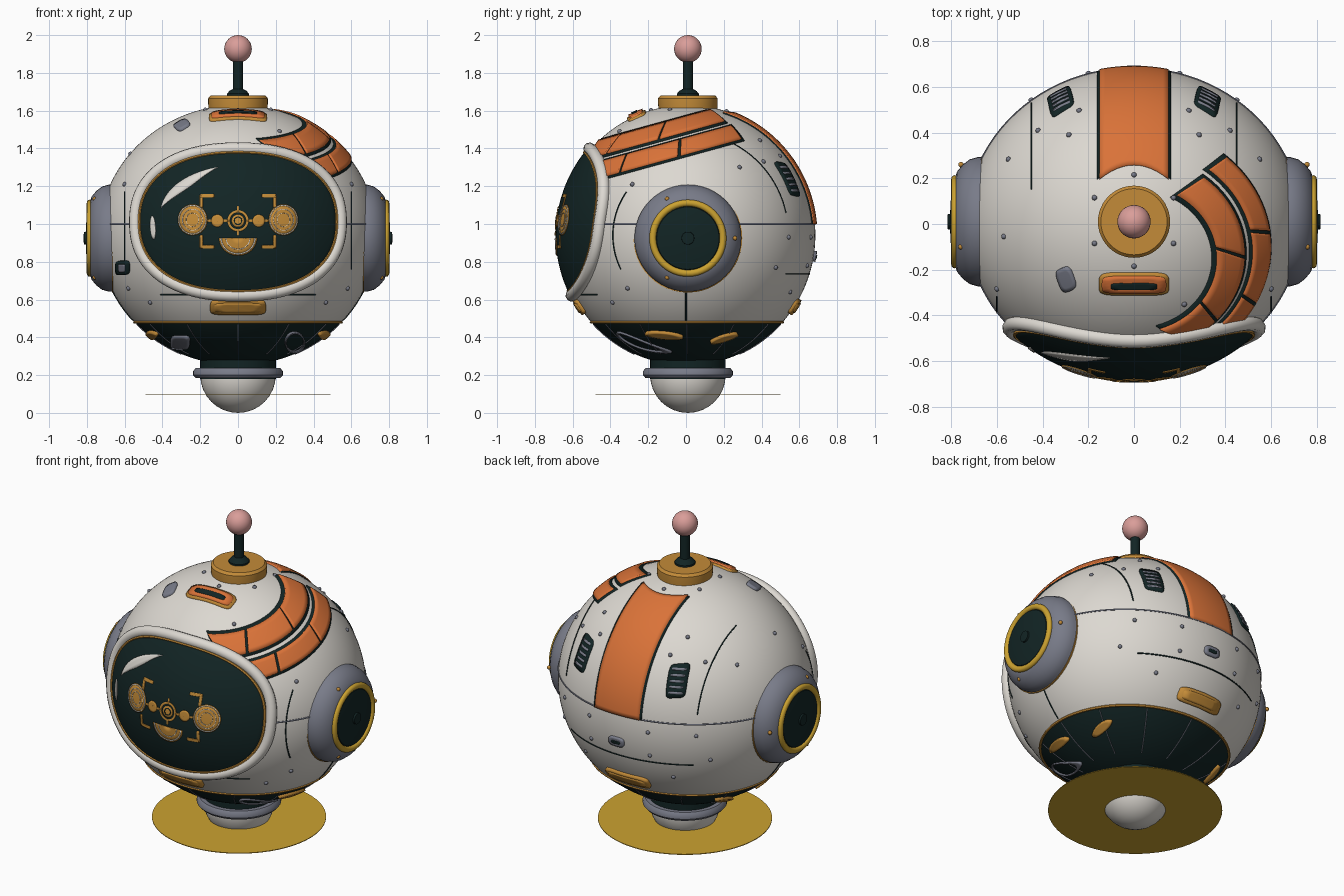
import bpy, bmesh
from math import sin, cos, pi, sqrt, asin
from mathutils import Vector, Matrix

cube = bpy.data.objects.get("Cube")
if cube:
    bpy.data.objects.remove(cube, do_unlink=True)

# Shell ellipsoid that nearly every part sits on
C = Vector((0, .005, .94))
R = Vector((.735, .68, .69))
TAU = 2 * pi


def material(name, *rgb):
    m = bpy.data.materials.new(name)
    m.use_nodes = True
    m.diffuse_color = (*rgb, 1)
    m.node_tree.nodes["Principled BSDF"].inputs["Base Color"].default_value = (*rgb, 1)
    return m


WHITE = material("warm_white", .72, .69, .64)
DARK = material("dark_teal", .006, .018, .018)
ORANGE = material("orange", .70, .17, .04)
GOLD = material("gold", .55, .26, .04)
YELLOW = material("yellow_gold", .60, .36, .03)
GREY = material("blue_grey", .19, .20, .25)
PINK = material("pink", .70, .34, .32)


def finish(bm, name, mat):
    me = bpy.data.meshes.new(name)
    bm.to_mesh(me)
    bm.free()
    for f in me.polygons:
        f.use_smooth = True
    me.set_sharp_from_angle(angle=.7)
    me.materials.append(mat)
    ob = bpy.data.objects.new(name, me)
    bpy.context.collection.objects.link(ob)
    return ob


def grid(name, fn, nu, nv, mat, thick=0):
    """Surface through fn(u, v) for u, v in 0..1, optionally thickened inward."""
    bm = bmesh.new()
    vs = [[bm.verts.new(fn(i / nu, j / nv)) for j in range(nv + 1)] for i in range(nu + 1)]
    for i in range(nu):
        for j in range(nv):
            bm.faces.new((vs[i][j], vs[i + 1][j], vs[i + 1][j + 1], vs[i][j + 1]))
    bmesh.ops.remove_doubles(bm, verts=bm.verts, dist=1e-5)
    bmesh.ops.recalc_face_normals(bm, faces=bm.faces)
    if thick:
        for f in bm.faces:
            f.normal_update()
            if f.normal.dot(f.calc_center_median() - C) < 0:
                f.normal_flip()
    ob = finish(bm, name, mat)
    if thick:
        mod = ob.modifiers.new("thickness", "SOLIDIFY")
        mod.thickness, mod.offset = thick, -1
    return ob


def lift(p, off):
    n = Vector([(p[i] - C[i]) / R[i] ** 2 for i in range(3)])
    return p + n.normalized() * off


VIEWS = dict(front=(1, -1), back=(1, 1), top=(2, 1), left=(0, 1), right=(0, -1))


def on(view, u, v, off=0):
    """Project a flat position onto the shell along one axis."""
    axis, sign = VIEWS[view]
    a, b = [i for i in range(3) if i != axis]
    p = Vector()
    p[a], p[b] = u, v
    q = 1 - ((u - C[a]) / R[a]) ** 2 - ((v - C[b]) / R[b]) ** 2
    p[axis] = C[axis] + sign * R[axis] * sqrt(max(q, 0))
    return lift(p, off)


def spow(t, n):
    return (abs(t) ** (2 / n)) * (1 if t > 0 else -1)


def pad(name, view, u, v, a, b, mat, n=2, off=.01, thick=.03, tilt=0,
        inner=0, start=0, end=TAU, nu=32, nv=3):
    """Superellipse plate, ring or sector wrapped on the shell."""
    def fn(s, t):
        w = start + (end - start) * s
        k = inner + (1 - inner) * t
        x, y = a * k * spow(cos(w), n), b * k * spow(sin(w), n)
        return on(view, u + x * cos(tilt) - y * sin(tilt), v + x * sin(tilt) + y * cos(tilt), off)
    return grid(name, fn, nu, nv, mat, thick)


def tube(name, pts, r, mat, cyclic=False):
    cu = bpy.data.curves.new(name, "CURVE")
    cu.dimensions, cu.bevel_depth, cu.bevel_resolution = "3D", r, 3 if r > .01 else 1
    sp = cu.splines.new("POLY")
    sp.points.add(len(pts) - 1)
    for q, p in zip(sp.points, pts):
        q.co = (*p, 1)
    sp.use_cyclic_u = cyclic
    tmp = bpy.data.objects.new(name, cu)
    bm = bmesh.new()
    me = bpy.data.meshes.new_from_object(tmp)
    bm.from_mesh(me)
    bpy.data.objects.remove(tmp)
    bpy.data.meshes.remove(me)
    return finish(bm, name, mat)


def line(name, view, p, q, r=.004, mat=DARK, n=24):
    p, q = Vector(p), Vector(q)
    return tube(name, [on(view, *p.lerp(q, i / n)) for i in range(n + 1)], r, mat)


def lathe(name, prof, mat, place=lambda r, w, h: (r * cos(w), .01 + r * sin(w), h), n=48):
    return grid(name, lambda s, t: place(prof[round(t * (len(prof) - 1))][0], (s % 1) * TAU,
                prof[round(t * (len(prof) - 1))][1]), n, len(prof) - 1, mat)


def arc(r, h, lo=-pi / 2, hi=pi / 2, n=16):
    return [(r * cos(lo + (hi - lo) * i / n), h + r * sin(lo + (hi - lo) * i / n)) for i in range(n + 1)]


def shell(r, w, h):
    return C + Vector((r * cos(w) * R.x, r * sin(w) * R.y, h * R.z))


# Main shell, dark underside and their dividing rim
cut = asin((.48 - C.z) / R.z)
lathe("shell", arc(1, 0, cut, pi / 2, 48), WHITE, shell, 96)
lathe("underside", arc(.997, 0, -pi / 2, cut, 24), DARK, shell, 96)
circle = [i / 96 * TAU for i in range(96)]
tube("underside_rim", [shell(cos(cut), w, sin(cut)) for w in circle], .008, GOLD, True)
mid = asin((1 - C.z) / R.z)
tube("equator_seam", [shell(cos(mid), w, sin(mid)) for w in circle], .005, GREY, True)
for i in range(12):
    w = -pi / 2 + i * TAU / 12
    tube("underside_rib", [shell(cos(t), w, sin(t)) for t in
         [cut - .02 - .4 * k / 10 for k in range(11)]], .003, GREY)

# Neck, ball foot and floor disc
lathe("neck", [(.2, .32), (.2, .18), (0, .18)], DARK)
lathe("neck_ring", [(.19, .185), (.225, .185), (.238, .2), (.238, .22), (.225, .237), (.19, .237)], GREY)
lathe("ball_foot", arc(.2, .2), WHITE)
lathe("floor_disc", [(0, .097), (.49, .097), (.49, .101), (0, .101)], YELLOW, n=64)

# Antenna
lathe("antenna_collar", [(.155, 1.6), (.158, 1.64), (.158, 1.665), (.145, 1.68), (0, 1.68)], GOLD)
lathe("antenna_base", [(.058, 1.67), (.058, 1.69), (.045, 1.705), (.027, 1.715),
                       (.027, 1.88), (0, 1.88)], DARK)
lathe("antenna_ball", arc(.073, 1.927), PINK)

# Visor with frame and gold lip
VZ = 1.01
pad("visor", "front", 0, VZ, .53, .38, DARK, 2.3, .015, .02, nu=72, nv=14)


def loop(a, b, off):
    return [on("front", a * spow(cos(w), 2.3), VZ + b * spow(sin(w), 2.3), off) for w in circle]


tube("visor_frame", loop(.54, .385, .006), .033, WHITE, True)
tube("visor_lip", loop(.513, .36, .014), .008, GOLD, True)


# Visor graphics
def mark(name, u, v, a, b, mat=GOLD, off=.02, **kw):
    pad(name, "front", u, v, a, b, mat, off=off, thick=.004, **kw)


mark("nose_ring", 0, 1.015, .055, .055, inner=.78)
mark("nose_dot", 0, 1.015, .033, .033)
mark("nose_dot_ring", 0, 1.015, .022, .022, DARK, off=.022, inner=.75)
for s in (-1, 1):
    mark("nose_tick", 0, 1.015 + s * .062, .005, .014, n=8)
    mark("face_bridge", s * .105, 1.015, .055, .006, n=8)
    mark("cheek_dot", s * .107, 1.015, .032, .032)
    mark("eye_disc", s * .235, 1.02, .076, .08)
    for k in (.95, .7, .45):
        mark("eye_ring", s * .235, 1.02, .076 * k, .08 * k, WHITE, off=.0225, inner=.94)
    for t in (-1, 1):
        mark("bracket_bar", s * .16, 1.012 + t * .132, .037, .009, n=8)
        mark("bracket_post", s * .19, 1.012 + t * .105, .008, .034, n=8)
mark("mouth", 0, .925, .098, .09, start=pi, end=TAU)
for k in (.92, .65):
    mark("mouth_ring", 0, .925, .098 * k, .09 * k, WHITE, off=.0225, inner=.93, start=pi, end=TAU)


def glint(s, t):
    w = 1.83 + 1.2 * s
    k = .79 - .13 * sin(pi * s) * t
    return on("front", .4 * cos(w) * k / .79, 1.055 + .245 * sin(w) * k / .79, .02)


grid("visor_glint", glint, 20, 3, WHITE, .004)
mark("small_glint", -.44, .98, .013, .06, WHITE, tilt=.06)

# Ear pods
for s in (-1, 1):
    def ear(r, w, h, s=s):
        return (s * h, .01 + r * cos(w), .925 + r * sin(w))
    lathe("ear_rim", [(.27, .5), (.288, .5), (.288, .668), (.27, .668)], GOLD, ear)
    lathe("ear_pod", [(.283, .5), (.283, .685), (.273, .72), (.25, .75), (.22, .775),
                      (.19, .785), (0, .785)], GREY, ear)
    lathe("ear_ring", [(.168 + .036 * (1 + cos(t)) / 2, .785 + .016 * sin(t))
                       for t in [i * TAU / 12 for i in range(13)]], YELLOW, ear)
    lathe("ear_lens", [(.172, .78), (.165, .792), (.11, .802), (.034, .806),
                       (.033, .816), (0, .818)], DARK, ear)
    for w in (0, TAU / 3, 2 * TAU / 3):
        ball = lathe("ear_bolt", arc(.012, 0, n=6), GOLD, n=10)
        ball.location = ear(.24, w, .758)


# Slanted double stripe on the left shoulder
def band(k, w):
    dx, dy, m = sin(w), -cos(w), .275
    h = k + m * C.y - C.z
    qa = (dx / R.x) ** 2 + (dy / R.y) ** 2 + (m * dy / R.z) ** 2
    qb = 2 * h * m * dy / R.z ** 2
    r = (-qb + sqrt(qb * qb - 4 * qa * (h * h / R.z ** 2 - 1))) / (2 * qa)
    return Vector((r * dx, C.y + r * dy, C.z + h + m * r * dy))


def stripe(name, k0, k1, a0, a1, b, mat, off):
    """From angles a0 (upper edge) and a1 (lower edge) back to angle b."""
    def fn(s, t):
        a = a0 + (a1 - a0) * t
        return lift(band(k0 + (k1 - k0) * t, a + (b - a) * s), off)
    grid(name, fn, 28, 5, mat, .025)


for top, low, a0, a1, cuts in ((1.562, 1.482, .24, .5, (.7, 1.27, 2.16)),
                               (1.448, 1.364, .6, .84, (.98, 1.5, 2.2))):
    stripe("stripe_backing", top + .01, low - .01, a0 - .03, a1 - .02, cuts[-1] + .03, DARK, .006)
    for b in cuts:
        stripe("stripe_panel", top, low, a0, a1, b - .012, ORANGE, .014)
        a0 = a1 = b + .012


# Broad stripe down the back
def back_stripe(half, off):
    def fn(s, t):
        x = half * (2 * s - 1)
        f = sqrt(1 - (x / R.x) ** 2)
        hi = 1.19 + .09 * (x / half) ** 2
        w = mid + (hi - mid) * t
        return lift(C + Vector((x, R.y * f * cos(w), R.z * f * sin(w))), off)
    return fn


grid("back_stripe_edge", back_stripe(.162, .005), 12, 32, DARK, .025)
grid("back_stripe", back_stripe(.15, .011), 12, 32, ORANGE, .025)

# Brow slot, chin plate, back plate and badge
pad("brow_plate", "top", 0, -.26, .152, .048, GOLD, 5, .012)
pad("brow_face", "top", 0, -.26, .138, .036, ORANGE, 5, .022)
pad("brow_slot", "top", 0, -.265, .098, .014, DARK, 5, .026)
for view in ("front", "back"):
    pad("gold_plate", view, 0, .565, .145, .038, GOLD, 5, .016)
    pad("gold_plate_face", view, 0, .565, .122, .024, GOLD, 5, .021)
pad("back_badge", "back", 0, .83, .05, .028, GREY, 3.5, .014)
pad("back_badge_slot", "back", 0, .83, .028, .009, DARK, 4, .018)
pad("crown_badge", "top", -.295, -.24, .034, .052, GREY, 3.5, .014, tilt=.35)
pad("side_port", "front", -.605, .77, .032, .036, DARK, 5, .016)
pad("side_port_face", "front", -.603, .77, .017, .02, GREY, 5, .02)
pad("underside_hatch", "front", -.305, .375, .05, .034, GREY, 4, .008)
pad("underside_ring", "front", .3, .375, .053, .055, GREY, off=.008, inner=.85)

# Mirrored vents, underside lamps and panel lines
for s, side in ((1, "left"), (-1, "right")):
    pad("vent", "back", s * .32, 1.235, .05, .088, DARK, 6, .01, tilt=s * .12)
    for i in range(5):
        z = 1.175 + i * .03
        pad("vent_slat", "back", s * (.32 - (z - 1.235) * .12), z, .036, .006, GREY, 6, .015, nv=1)
    pad("underside_lamp", side, -.115, .415, .1, .016, GOLD, off=.014, tilt=-.1)
    pad("underside_lamp", side, .2, .4, .075, .014, GOLD, off=.014, tilt=.3)
    line("side_line", "front", (s * .6, .76), (s * .6, 1.17))
    line("rear_line", "top", (s * .45, .15), (s * .45, .53))
    line("lower_side_line", side, (0, .49), (0, .68))
line("chin_line", "front", (-.41, .625), (.41, .625))
line("rear_low_line", "back", (-.42, .735), (.42, .735))

# Rivets
spots = [on("top", .2 * sin(i * pi / 3), .015 + .2 * cos(i * pi / 3)) for i in range(6)]
for s in (-1, 1):
    for view, u, v in (("front", .6, 1.21), ("front", .465, .585), ("front", .58, .66),
                       ("back", .24, 1.36), ("back", .42, 1.33), ("back", .55, 1.3),
                       ("back", .2, .93), ("back", .45, .93), ("back", .3, .64),
                       ("back", .5, .77), ("back", .2, .78), ("top", .285, .39)):
        spots.append(on(view, s * u, v))
spots += [on("front", .22, 1.49), on("top", -.57, -.055)]
bm = bmesh.new()
for p in spots:
    bmesh.ops.create_uvsphere(bm, u_segments=10, v_segments=6, radius=.012,
                              matrix=Matrix.Translation(p))
finish(bm, "rivets", GREY)
